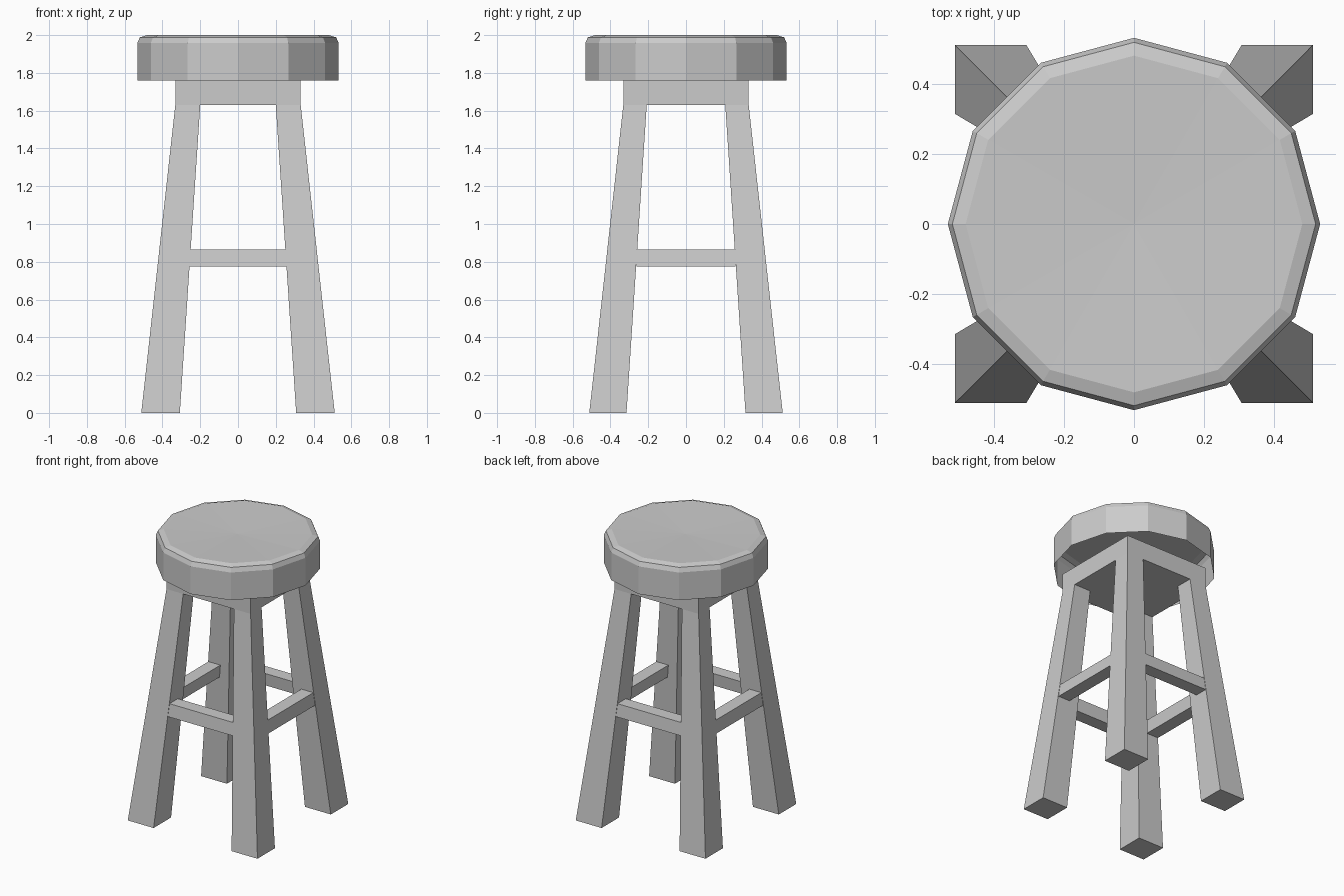
import bpy, math

if "Cube" in bpy.data.objects:
    bpy.data.objects.remove(bpy.data.objects["Cube"])


def make(name, verts, faces):
    mesh = bpy.data.meshes.new(name)
    mesh.from_pydata(verts, [], faces)
    mesh.update()
    obj = bpy.data.objects.new(name, mesh)
    bpy.context.collection.objects.link(obj)
    return obj


def rect(x0, x1, y0, y1, z):
    return [(x0, y0, z), (x1, y0, z), (x1, y1, z), (x0, y1, z)]


def block(name, bottom, top):
    """Closed six-sided block between two rectangles."""
    sides = [(i, (i + 1) % 4, (i + 1) % 4 + 4, i + 4) for i in range(4)]
    return make(name, bottom + top, [(3, 2, 1, 0), (4, 5, 6, 7)] + sides)


# Seat: twelve-sided cap, bevelled rim, slightly dished top, hollow below
N = 12
profile = [(0.533, 1.76), (0.533, 1.957), (0.52, 1.988), (0.482, 2.0)]
verts = [(r * math.cos(2 * math.pi * i / N), r * math.sin(2 * math.pi * i / N), z)
         for r, z in profile for i in range(N)]
verts.append((0, 0, 1.985))
faces = []
for k in range(len(profile) - 1):
    for i in range(N):
        j = (i + 1) % N
        faces.append((k * N + i, k * N + j, (k + 1) * N + j, (k + 1) * N + i))
last = (len(profile) - 1) * N
faces += [(last + i, last + (i + 1) % N, len(verts) - 1) for i in range(N)]
make("seat", verts, faces)

# Square apron joining the leg tops under the seat
A = 0.332
block("apron", rect(-A, A, -A, A, 1.63), rect(-A, A, -A, A, 1.762))

# Four splayed, tapered legs
for name, sx, sy in (("front_right_leg", 1, -1), ("front_left_leg", -1, -1),
                     ("back_right_leg", 1, 1), ("back_left_leg", -1, 1)):
    def corner(xi, yi, o, z):
        xs, ys = sorted((sx * xi, sx * o)), sorted((sy * yi, sy * o))
        return rect(*xs, *ys, z)
    block(name, corner(0.308, 0.315, 0.512, 0), corner(0.2, 0.208, A, 1.63))

# Four stretchers, outer faces following the slope of the legs
for name, turn in (("front_stretcher", 0), ("right_stretcher", 1),
                   ("back_stretcher", 2), ("left_stretcher", 3)):
    bar = block(name, rect(-0.262, 0.262, -0.424, -0.33, 0.775),
                rect(-0.262, 0.262, -0.414, -0.32, 0.865))
    bar.rotation_euler.z = turn * math.pi / 2
